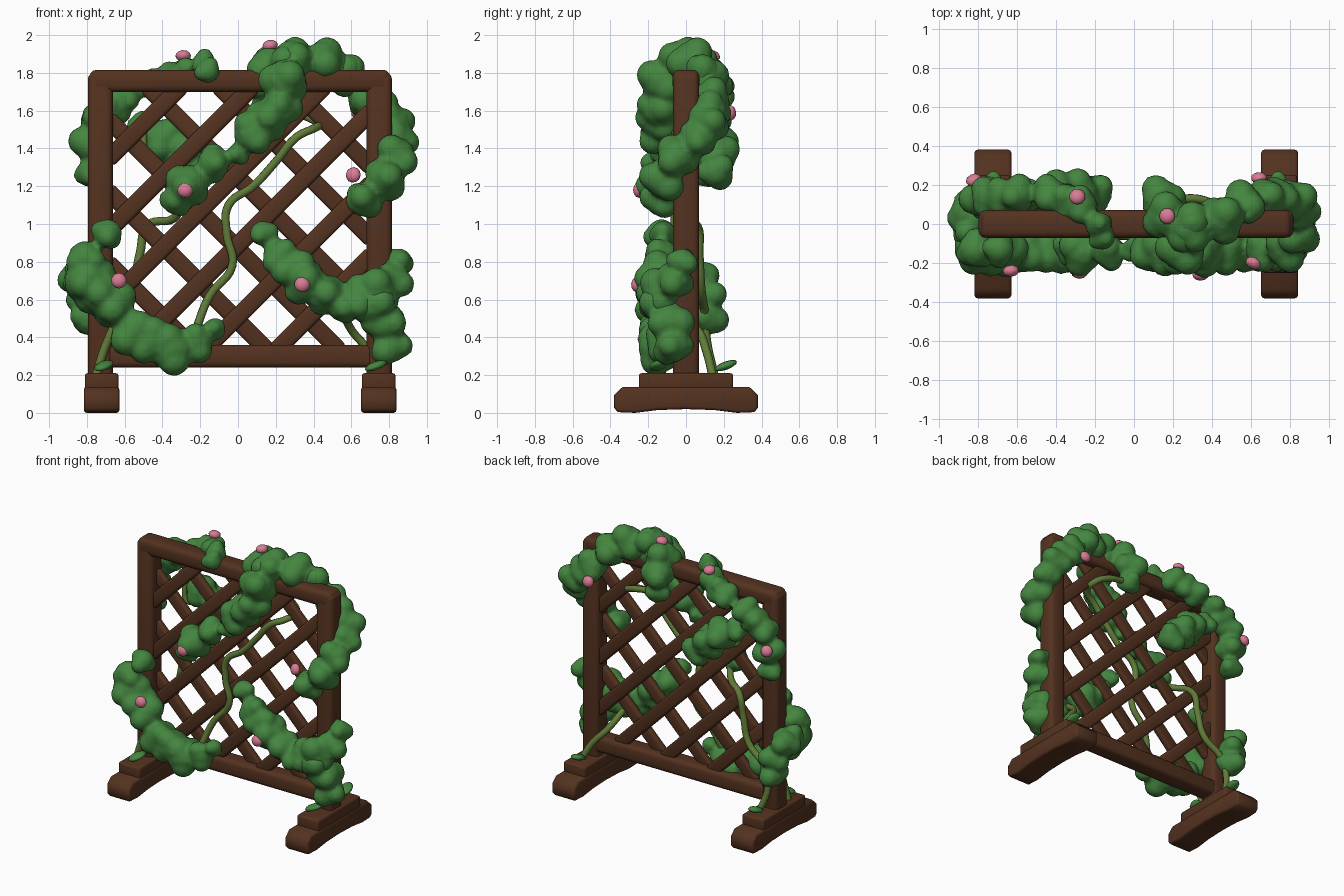
import bpy, bmesh, math, random
from mathutils import Vector, Matrix
random.seed(5)

def mat(name, c):
    m = bpy.data.materials.new(name)
    m.diffuse_color = (*c, 1)
    return m

WOOD = mat("dark brown wood", (0.088, 0.032, 0.014))
LEAF = mat("foliage green", (0.058, 0.235, 0.05))
STEM = mat("olive stem", (0.12, 0.20, 0.04))
PINK = mat("flower pink", (0.70, 0.20, 0.30))

def finish(bm, name, material, angle=60):
    me = bpy.data.meshes.new(name)
    bm.to_mesh(me)
    bm.free()
    ob = bpy.data.objects.new(name, me)
    bpy.context.collection.objects.link(ob)
    me.materials.append(material)
    bpy.ops.object.select_all(action='DESELECT')
    ob.select_set(True)
    bpy.context.view_layer.objects.active = ob
    bpy.ops.object.shade_smooth_by_angle(angle=math.radians(angle))
    return ob

def beam(name, center, size, bevel=0.02, rot_y=0.0):
    bm = bmesh.new()
    bmesh.ops.create_cube(bm, size=1, matrix=Matrix.Diagonal((*size, 1)))
    bmesh.ops.bevel(bm, geom=bm.edges[:], offset=bevel, segments=3, profile=0.5, affect='EDGES')
    bm.transform(Matrix.Translation(center) @ Matrix.Rotation(rot_y, 4, 'Y'))
    return finish(bm, name, WOOD)

# ---- frame ----
X0, X1, Z0, Z1 = -0.66, 0.68, 0.36, 1.70
beam("left_post", (-0.729, 0, 0.96), (0.132, 0.14, 1.68), 0.033)
beam("right_post", (0.748, 0, 0.96), (0.134, 0.14, 1.68), 0.033)
beam("top_rail", (0.01, 0, 1.757), (1.59, 0.142, 0.118), 0.035)
beam("bottom_rail", (0.01, 0, 0.30), (1.44, 0.13, 0.12), 0.03)

# ---- feet ----
half = [(0, 0.02), (0.15, 0.015), (0.27, 0.0), (0.36, 0.004), (0.38, 0.025),
        (0.38, 0.095), (0.335, 0.138), (0, 0.138)]
profile = half[:-1] + [(-y, z) for y, z in half[-2:0:-1]]
for side, cx in (("left", -0.722), ("right", 0.745)):
    bm = bmesh.new()
    f = bm.faces.new([bm.verts.new((cx - 0.094, y, z)) for y, z in profile])
    ext = bmesh.ops.extrude_face_region(bm, geom=[f])
    bmesh.ops.translate(bm, vec=(0.188, 0, 0),
                        verts=[v for v in ext['geom'] if isinstance(v, bmesh.types.BMVert)])
    bmesh.ops.recalc_face_normals(bm, faces=bm.faces[:])
    rim = [e for e in bm.edges if abs(e.verts[0].co.x - e.verts[1].co.x) < 1e-5]
    bmesh.ops.bevel(bm, geom=rim, offset=0.015, segments=2, profile=0.5, affect='EDGES')
    finish(bm, side + "_foot", WOOD)
    beam(side + "_foot_block", (cx, 0, 0.165), (0.178, 0.50, 0.09), 0.014)

# ---- diagonal lattice ----
for i in range(6):
    c = -2.03 + 0.38 * i
    a, b = max(X0, Z0 + c), min(X1, Z1 + c)
    mid = (a + b) / 2
    beam(f"lattice_rising_{i}", (mid, -0.018, mid - c),
         ((b - a) * math.sqrt(2) + 0.09, 0.05, 0.092), 0.018, -math.pi / 4)
    d = 0.107 + 0.38 * i
    a, b = max(X0, d - Z1), min(X1, d - Z0)
    mid = (a + b) / 2
    beam(f"lattice_falling_{i}", (mid, 0.018, d - mid),
         ((b - a) * math.sqrt(2) + 0.09, 0.05, 0.092), 0.018, math.pi / 4)

# ---- foliage: clumps of balls along a path of (x, y, z, radius) ----
def foliage(name, path):
    bm = bmesh.new()
    def ball(p, r):
        bmesh.ops.create_icosphere(bm, subdivisions=2, radius=r, matrix=Matrix.Translation(p))
    for p, q in zip(path, path[1:]):
        p, q = Vector(p), Vector(q)
        n = max(1, round((q - p).xyz.length / 0.12))
        for k in range(n + (q == Vector(path[-1]))):
            s = p.lerp(q, k / n)
            r = s.w
            ball(s.xyz, r * 0.92)
            spin = random.uniform(0, math.tau)
            side = (q - p).xyz.to_track_quat('Z', 'Y')
            for j in range(3):
                a = spin + j * math.tau / 3
                o = side @ Vector((math.cos(a), math.sin(a), random.uniform(-0.4, 0.4)))
                ball(s.xyz + o * r * 0.5, r * random.uniform(0.6, 0.72))
    ob = finish(bm, name, LEAF)
    m = ob.modifiers.new("merge", 'REMESH')
    m.mode, m.voxel_size, m.use_smooth_shade = 'VOXEL', 0.017, True

foliage("foliage_left_front", [
    (-0.69, -0.13, 0.95, 0.085), (-0.81, -0.13, 0.82, 0.10), (-0.80, -0.12, 0.70, 0.135),
    (-0.66, -0.14, 0.57, 0.12), (-0.56, -0.14, 0.43, 0.12), (-0.35, -0.13, 0.34, 0.135),
    (-0.22, -0.12, 0.38, 0.10), (-0.12, -0.11, 0.45, 0.06)])
foliage("foliage_left_back", [
    (-0.84, -0.05, 0.72, 0.09), (-0.85, 0.06, 0.72, 0.10), (-0.80, 0.11, 0.62, 0.10),
    (-0.79, 0.11, 0.50, 0.10)])
foliage("foliage_middle_front", [
    (-0.33, -0.13, 1.12, 0.08), (-0.26, -0.14, 1.21, 0.115), (-0.13, -0.14, 1.32, 0.095),
    (0.0, -0.13, 1.37, 0.06), (0.08, -0.14, 1.48, 0.115), (0.22, -0.14, 1.61, 0.11),
    (0.25, -0.13, 1.76, 0.125), (0.29, -0.02, 1.865, 0.125), (0.45, 0.03, 1.86, 0.12),
    (0.56, 0.10, 1.79, 0.11)])
foliage("foliage_top_back", [
    (0.28, -0.02, 1.86, 0.12), (0.17, 0.04, 1.83, 0.12), (0.14, 0.13, 1.74, 0.11),
    (0.15, 0.13, 1.61, 0.085)])
foliage("foliage_right_upper", [
    (0.56, 0.10, 1.79, 0.11), (0.68, 0.13, 1.66, 0.11), (0.82, 0.12, 1.53, 0.11),
    (0.85, 0.07, 1.45, 0.10), (0.84, -0.05, 1.36, 0.11), (0.78, -0.12, 1.24, 0.115),
    (0.66, -0.13, 1.13, 0.10)])
foliage("foliage_right_lower", [
    (0.13, -0.12, 0.95, 0.075), (0.22, -0.13, 0.83, 0.10), (0.36, -0.14, 0.69, 0.12),
    (0.56, -0.14, 0.57, 0.10), (0.73, -0.12, 0.64, 0.125), (0.82, -0.06, 0.70, 0.10),
    (0.85, -0.02, 0.80, 0.08)])
foliage("foliage_right_base", [
    (0.72, -0.13, 0.58, 0.12), (0.78, -0.09, 0.48, 0.12), (0.81, -0.07, 0.36, 0.105)])
foliage("foliage_top_left", [
    (-0.16, -0.07, 1.81, 0.07), (-0.18, 0.0, 1.85, 0.07), (-0.27, 0.10, 1.80, 0.09),
    (-0.43, 0.15, 1.73, 0.095), (-0.60, 0.15, 1.68, 0.095), (-0.74, 0.14, 1.56, 0.10),
    (-0.77, 0.13, 1.42, 0.11), (-0.78, 0.12, 1.27, 0.085)])
foliage("foliage_back_branch", [
    (-0.52, 0.15, 1.51, 0.08), (-0.40, 0.15, 1.45, 0.115), (-0.29, 0.16, 1.36, 0.12),
    (-0.20, 0.16, 1.28, 0.10)])

# ---- climbing stems ----
def stem(name, pts, r=0.023):
    cu = bpy.data.curves.new(name, 'CURVE')
    cu.dimensions = '3D'
    cu.bevel_depth, cu.bevel_resolution, cu.resolution_u = r, 2, 6
    cu.use_fill_caps = True
    sp = cu.splines.new('BEZIER')
    sp.bezier_points.add(len(pts) - 1)
    for b, p in zip(sp.bezier_points, pts):
        b.co = p
        b.handle_left_type = b.handle_right_type = 'AUTO'
    cu.materials.append(STEM)
    bpy.context.collection.objects.link(bpy.data.objects.new(name, cu))

stem("stem_left_front", [(-0.75, -0.13, 0.20), (-0.71, -0.13, 0.33), (-0.66, -0.14, 0.45)])
stem("stem_left_back", [(-0.70, 0.15, 0.20), (-0.75, 0.11, 0.38), (-0.72, 0.10, 0.52),
                        (-0.57, 0.08, 0.66), (-0.52, 0.07, 0.84), (-0.48, 0.06, 0.99),
                        (-0.34, -0.04, 1.03), (-0.29, -0.11, 1.12)])
stem("stem_middle", [(-0.23, -0.12, 0.42), (-0.15, -0.07, 0.62), (-0.03, -0.06, 0.78),
                     (-0.06, -0.06, 0.95), (-0.05, -0.06, 1.10), (0.08, -0.06, 1.20),
                     (0.20, -0.06, 1.33), (0.31, -0.06, 1.46), (0.41, -0.02, 1.51),
                     (0.43, 0.07, 1.53), (0.36, 0.12, 1.57), (0.22, 0.13, 1.60)])
stem("stem_right_back", [(0.76, 0.14, 0.20), (0.70, 0.11, 0.32), (0.60, 0.06, 0.44),
                         (0.55, -0.08, 0.56)])
stem("stem_upper_left", [(-0.36, 0.12, 1.48), (-0.46, 0.09, 1.36), (-0.50, 0.09, 1.46),
                         (-0.45, 0.12, 1.56)], 0.019)

# ---- small leaves at the roots ----
for i, (x, y, a) in enumerate([(-0.71, -0.17, 0.9), (-0.72, 0.21, 1.5),
                               (0.74, 0.21, 1.7), (0.73, -0.15, 0.4)]):
    bm = bmesh.new()
    bmesh.ops.create_icosphere(bm, subdivisions=2, radius=1,
                               matrix=Matrix.Diagonal((0.065, 0.045, 0.022, 1)))
    bm.transform(Matrix.Translation((x, y, 0.25)) @ Matrix.Rotation(a, 4, 'Z')
                 @ Matrix.Rotation(-0.35, 4, 'Y'))
    finish(bm, f"root_leaf_{i}", LEAF)

# ---- flowers: a rounded bloom facing outward ----
blooms = [((-0.63, -0.24, 0.70), (0.1, -1, 0.1)), ((-0.28, -0.25, 1.18), (0, -1, 0)),
          ((0.34, -0.26, 0.68), (0, -1, 0.1)), ((0.61, -0.20, 1.26), (-0.5, -1, 0.2)),
          ((-0.29, 0.14, 1.89), (0, 0.3, 1)), ((0.17, 0.04, 1.945), (-0.2, 0, 1)),
          ((-0.82, 0.225, 1.46), (-0.4, 1, 0.4)), ((0.64, 0.235, 1.59), (0, 1, 0.2))]
for i, (p, n) in enumerate(blooms):
    bm = bmesh.new()
    bmesh.ops.create_icosphere(bm, subdivisions=2, radius=0.042, matrix=Matrix.Diagonal((1, 1, 0.72, 1)))
    bm.transform(Matrix.Translation(p) @ Vector(n).to_track_quat('Z', 'Y').to_matrix().to_4x4())
    finish(bm, f"flower_{i}", PINK)
